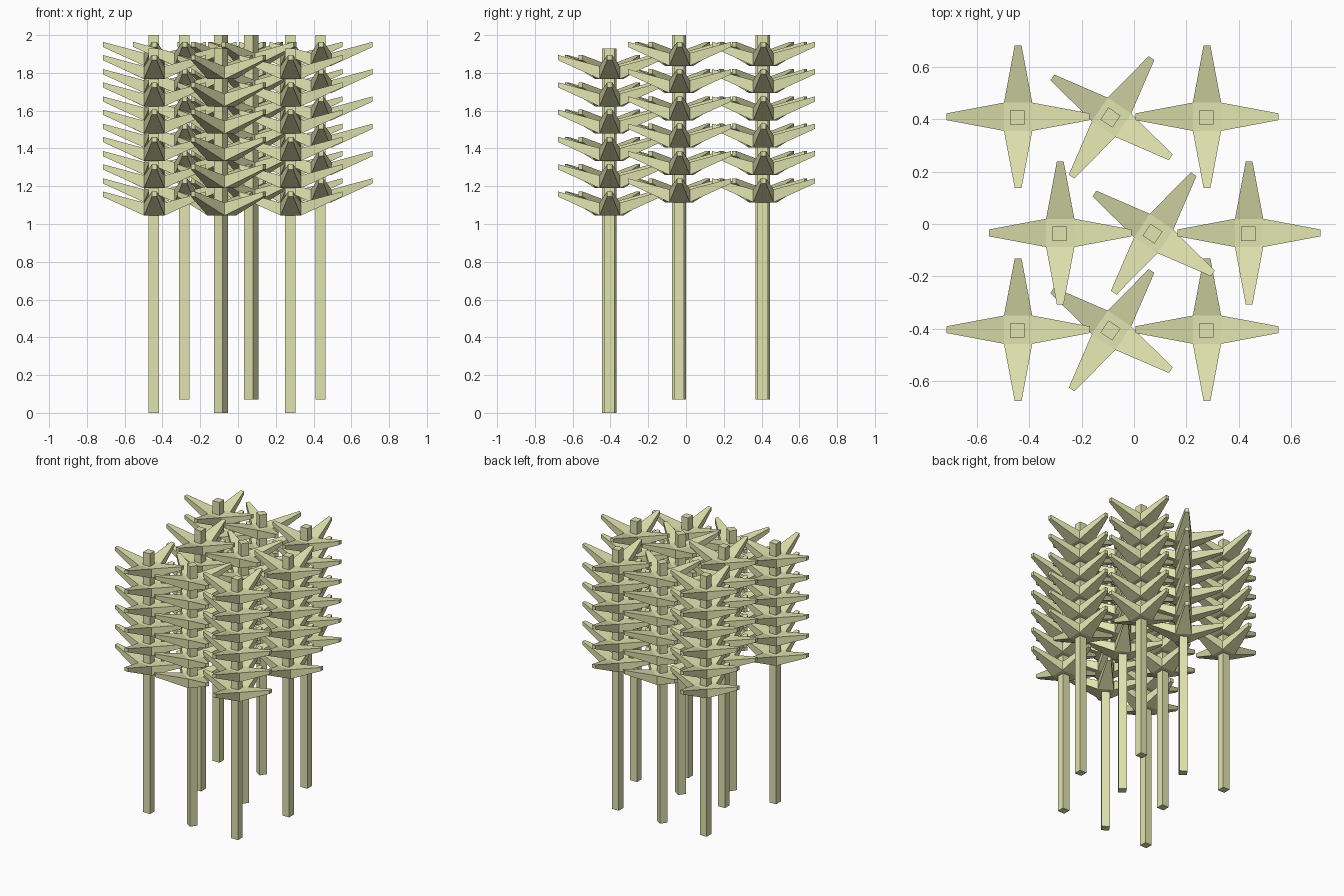
import bpy, bmesh
from math import radians
from mathutils import Matrix, Vector

if "Cube" in bpy.data.objects:
    bpy.data.objects.remove(bpy.data.objects["Cube"])

mat = bpy.data.materials.new("straw")
mat.diffuse_color = (0.75, 0.77, 0.43, 1)
mat.use_nodes = True
mat.node_tree.nodes["Principled BSDF"].inputs["Base Color"].default_value = mat.diffuse_color

STEM_HALF = 0.0275     # half width of the square stem
STEM_LEN = 1.93
CORE = 0.054           # inner corner offset of the star
REACH = 0.273          # centre to arm tip
TIP = 0.013            # half width of the tip
TIERS, FIRST, STEP = 6, 1.045, 0.1445


def finish(name, bm, loc, angle):
    bmesh.ops.recalc_face_normals(bm, faces=bm.faces)
    me = bpy.data.meshes.new(name)
    bm.to_mesh(me)
    bm.free()
    me.materials.append(mat)
    ob = bpy.data.objects.new(name, me)
    ob.location = loc
    ob.rotation_euler.z = radians(angle)
    bpy.context.collection.objects.link(ob)


def add_star(bm, z):
    """Four tapering arms that rise outward from a square core."""
    rings = []
    for core_z, tip_z in ((0, 0.1), (0.068, 0.127)):
        ring = []
        for i in range(4):
            rot = Matrix.Rotation(radians(90 * i), 3, 'Z')
            for x, y, h in ((CORE, -CORE, core_z), (REACH, -TIP, tip_z), (REACH, TIP, tip_z)):
                p = rot @ Vector((x, y, z + h))
                ring.append(bm.verts.new(p + Vector((0.003, 0.003, 0))))
        # core square and arm faces
        bm.faces.new(ring[::3])
        for i in range(0, 12, 3):
            bm.faces.new([ring[i], ring[i + 1], ring[i + 2], ring[(i + 3) % 12]])
        rings.append(ring)
    # side walls
    low, high = rings
    for i in range(12):
        j = (i + 1) % 12
        bm.faces.new([low[i], low[j], high[j], high[i]])


def add_plant(n, x, y, z, angle):
    # square stem
    bm = bmesh.new()
    bmesh.ops.create_cube(bm, size=1, matrix=Matrix.Translation((0, 0, STEM_LEN / 2))
                          @ Matrix.Diagonal((2 * STEM_HALF, 2 * STEM_HALF, STEM_LEN, 1)))
    finish(f"stem_{n}", bm, (x, y, z), angle)
    # stacked star-shaped grain tiers
    bm = bmesh.new()
    for t in range(TIERS):
        add_star(bm, FIRST + t * STEP)
    finish(f"grain_head_{n}", bm, (x, y, z), angle)


# three rows of three, the middle plant of each row turned
n = 1
for y, shift, base in ((-0.407, 0, 0), (-0.037, 0.161, 0.07), (0.407, 0, 0.07)):
    for x, angle in ((-0.446, 0), (-0.09, -34), (0.276, 0)):
        add_plant(n, x + shift, y, base, angle)
        n += 1
